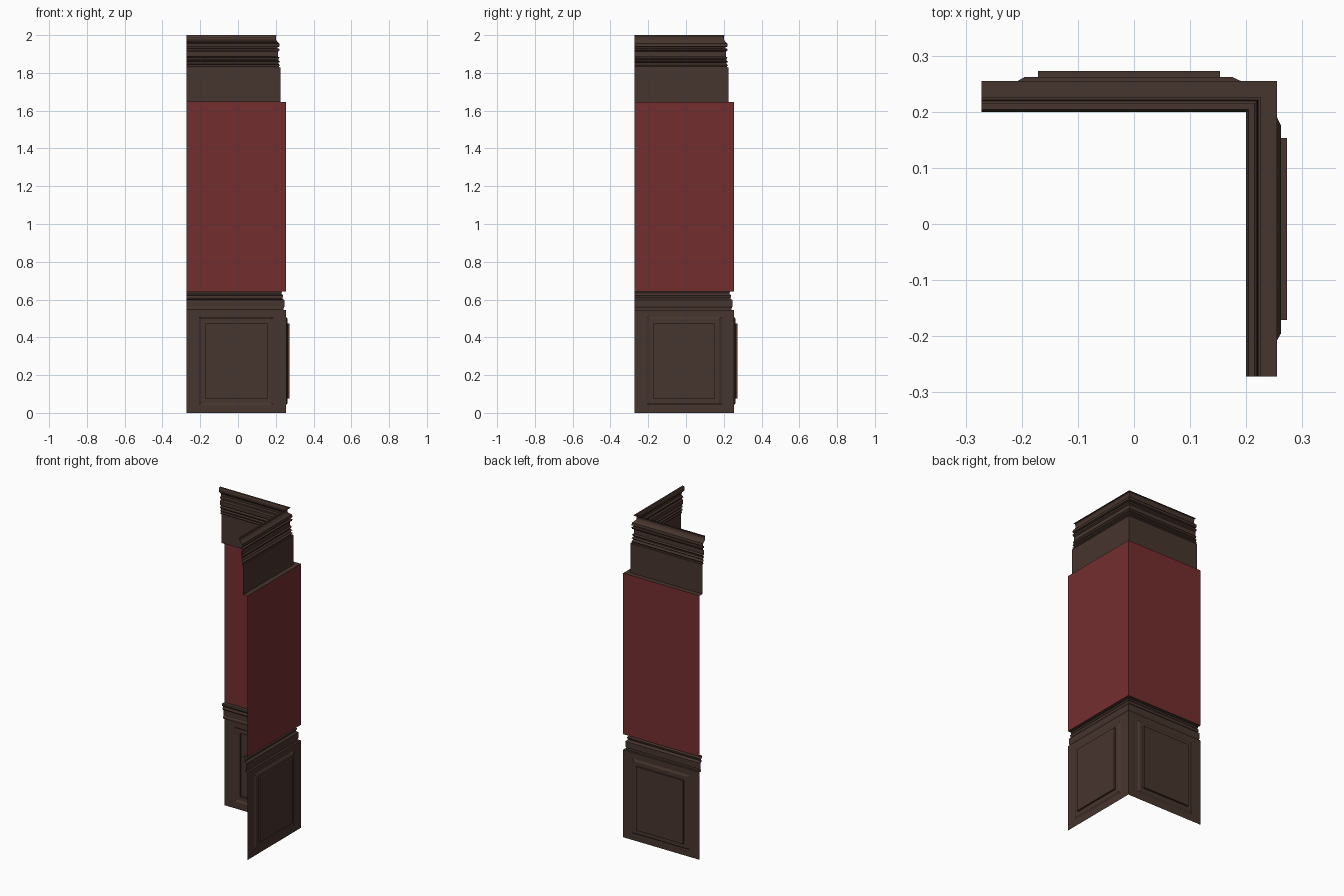
import bpy, bmesh

if "Cube" in bpy.data.objects:
    bpy.data.objects.remove(bpy.data.objects["Cube"])

END = -0.272    # free ends of both walls
WALL = 0.255    # wall plane


def material(name, rgb):
    m = bpy.data.materials.new(name)
    m.diffuse_color = (*rgb, 1)
    m.use_nodes = True
    m.node_tree.nodes["Principled BSDF"].inputs["Base Color"].default_value = m.diffuse_color
    return m


wood = material("dark_wood", (0.062, 0.035, 0.027))
red = material("red_wallpaper", (0.175, 0.027, 0.029))


def make_object(name, bm, mat):
    me = bpy.data.meshes.new(name)
    bm.to_mesh(me)
    bm.free()
    me.materials.append(mat)
    ob = bpy.data.objects.new(name, me)
    bpy.context.collection.objects.link(ob)
    return ob


def sweep(name, profile, mat):
    """Mitred corner sweep of (distance, height) points, facing into the room."""
    bm = bmesh.new()
    rows = [[bm.verts.new(p) for p in ((END, d, z), (d, d, z), (d, END, z))]
            for d, z in profile]
    for lo, hi in zip(rows, rows[1:]):
        for i in range(2):
            bm.faces.new((lo[i], lo[i + 1], hi[i + 1], hi[i]))
    return make_object(name, bm, mat)


def panel(name, rings, swap):
    """Recessed wainscot panel from nested rectangles (u0, u1, z0, z1, distance)."""
    bm = bmesh.new()
    loops = []
    for u0, u1, z0, z1, d in rings:
        pts = [(u0, z0), (u1, z0), (u1, z1), (u0, z1)]
        loops.append([bm.verts.new((d, u, z) if swap else (u, d, z)) for u, z in pts])
    for a, b in zip(loops, loops[1:]):
        for i in range(4):
            j = (i + 1) % 4
            bm.faces.new((a[i], a[j], b[j], b[i]))
    bm.faces.new(loops[-1])
    if swap:
        bmesh.ops.reverse_faces(bm, faces=bm.faces[:])
    return make_object(name, bm, wood)


# wainscot with recessed panels on both walls
rings = [(END, WALL, 0, 0.545, WALL),
         (-0.207, 0.190, 0.042, 0.508, WALL),
         (-0.195, 0.175, 0.053, 0.497, 0.262),
         (-0.171, 0.153, 0.077, 0.473, 0.262),
         (-0.171, 0.153, 0.077, 0.473, 0.273)]
panel("back_wainscot", rings, False)
panel("side_wainscot", rings, True)

# chair rail
sweep("chair_rail", [(WALL, 0.545), (0.242, 0.545), (0.242, 0.556), (0.246, 0.562),
                     (0.246, 0.597), (0.238, 0.602), (0.235, 0.608), (0.238, 0.614),
                     (0.240, 0.622), (0.232, 0.628), (0.230, 0.634), (0.233, 0.642),
                     (WALL, 0.642)], wood)

# papered wall
sweep("red_wall", [(WALL, 0.642), (WALL, 1.645)], red)

# frieze board with the ledge beneath it
sweep("frieze", [(WALL, 1.645), (0.226, 1.645), (0.226, 1.828)], wood)

# stepped cornice
sweep("cornice", [(0.226, 1.828), (0.219, 1.828), (0.217, 1.834), (0.222, 1.841),
                  (0.216, 1.846), (0.214, 1.853), (0.222, 1.859), (0.214, 1.866),
                  (0.213, 1.872), (0.220, 1.880), (0.212, 1.886), (0.211, 1.912),
                  (0.219, 1.918), (0.221, 1.927), (0.209, 1.929), (0.210, 1.936),
                  (0.221, 1.940), (0.219, 1.956), (0.211, 1.963), (0.204, 1.970),
                  (0.200, 1.978), (0.200, 1.990), (0.204, 2.0), (0.215, 2.0)], wood)
